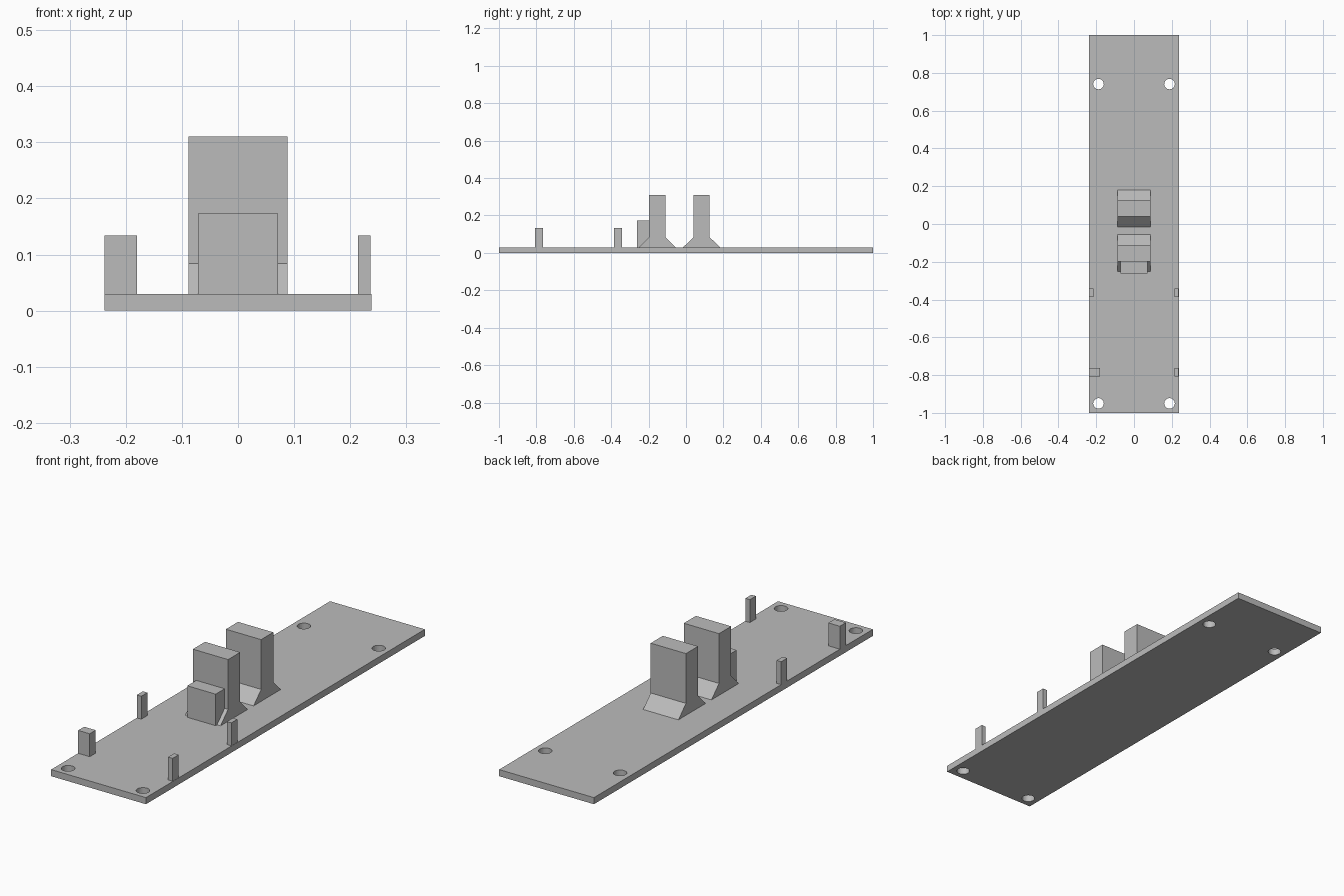
import bpy, bmesh, math

if "Cube" in bpy.data.objects:
    bpy.data.objects.remove(bpy.data.objects["Cube"])

PLATE_TOP = 0.03
grey = bpy.data.materials.new("plain grey")
grey.diffuse_color = (0.5, 0.5, 0.5, 1)
grey.use_nodes = True
grey.node_tree.nodes["Principled BSDF"].inputs["Base Color"].default_value = grey.diffuse_color


def finish(name, bm):
    bmesh.ops.recalc_face_normals(bm, faces=bm.faces)
    mesh = bpy.data.meshes.new(name)
    bm.to_mesh(mesh)
    bm.free()
    mesh.materials.append(grey)
    obj = bpy.data.objects.new(name, mesh)
    bpy.context.collection.objects.link(obj)
    return obj


def box(name, x0, x1, y0, y1, z0, z1):
    bm = bmesh.new()
    bmesh.ops.create_cube(bm, size=1)
    for v in bm.verts:
        v.co.x = x1 if v.co.x > 0 else x0
        v.co.y = y1 if v.co.y > 0 else y0
        v.co.z = z1 if v.co.z > 0 else z0
    return finish(name, bm)


def extrude_x(name, profile, half_width):
    """Extrude a (y, z) outline across x."""
    bm = bmesh.new()
    face = bm.faces.new([bm.verts.new((-half_width, y, z)) for y, z in profile])
    out = bmesh.ops.extrude_face_region(bm, geom=[face])
    for item in out["geom"]:
        if isinstance(item, bmesh.types.BMVert):
            item.co.x = half_width
    return finish(name, bm)


# Base plate with four round screw holes
plate = box("base_plate", -0.238, 0.238, -1, 1, 0, PLATE_TOP)
bm = bmesh.new()
for x in (-0.188, 0.188):
    for y in (-0.95, 0.741):
        ret = bmesh.ops.create_cone(bm, cap_ends=True, segments=32,
                                    radius1=0.028, radius2=0.028, depth=0.2)
        bmesh.ops.translate(bm, verts=ret["verts"], vec=(x, y, 0))
cutter = finish("hole_cutter", bm)
cutter.hide_render = True
cutter.hide_viewport = True
holes = plate.modifiers.new("screw_holes", "BOOLEAN")
holes.operation = "DIFFERENCE"
holes.solver = "EXACT"
holes.object = cutter

# Two upright blocks with sloped feet in front and behind
for name, yc in (("front_block", -0.154), ("rear_block", 0.083)):
    t, f = 0.0435, 0.098
    extrude_x(name, [(yc - f, PLATE_TOP), (yc + f, PLATE_TOP),
                     (yc + t, 0.084), (yc + t, 0.31),
                     (yc - t, 0.31), (yc - t, 0.084)], 0.0885)

# Low step standing against the front block
box("front_step", -0.071, 0.071, -0.262, -0.1975, PLATE_TOP, 0.173)

# Edge pegs: the front left one is wider
for name, x0, x1, y in (("front_left_peg", -0.238, -0.18, -0.785),
                        ("front_right_peg", 0.214, 0.2365, -0.785),
                        ("rear_left_peg", -0.238, -0.2155, -0.364),
                        ("rear_right_peg", 0.214, 0.2365, -0.364)):
    box(name, x0, x1, y - 0.0215, y + 0.0215, PLATE_TOP, 0.134)
